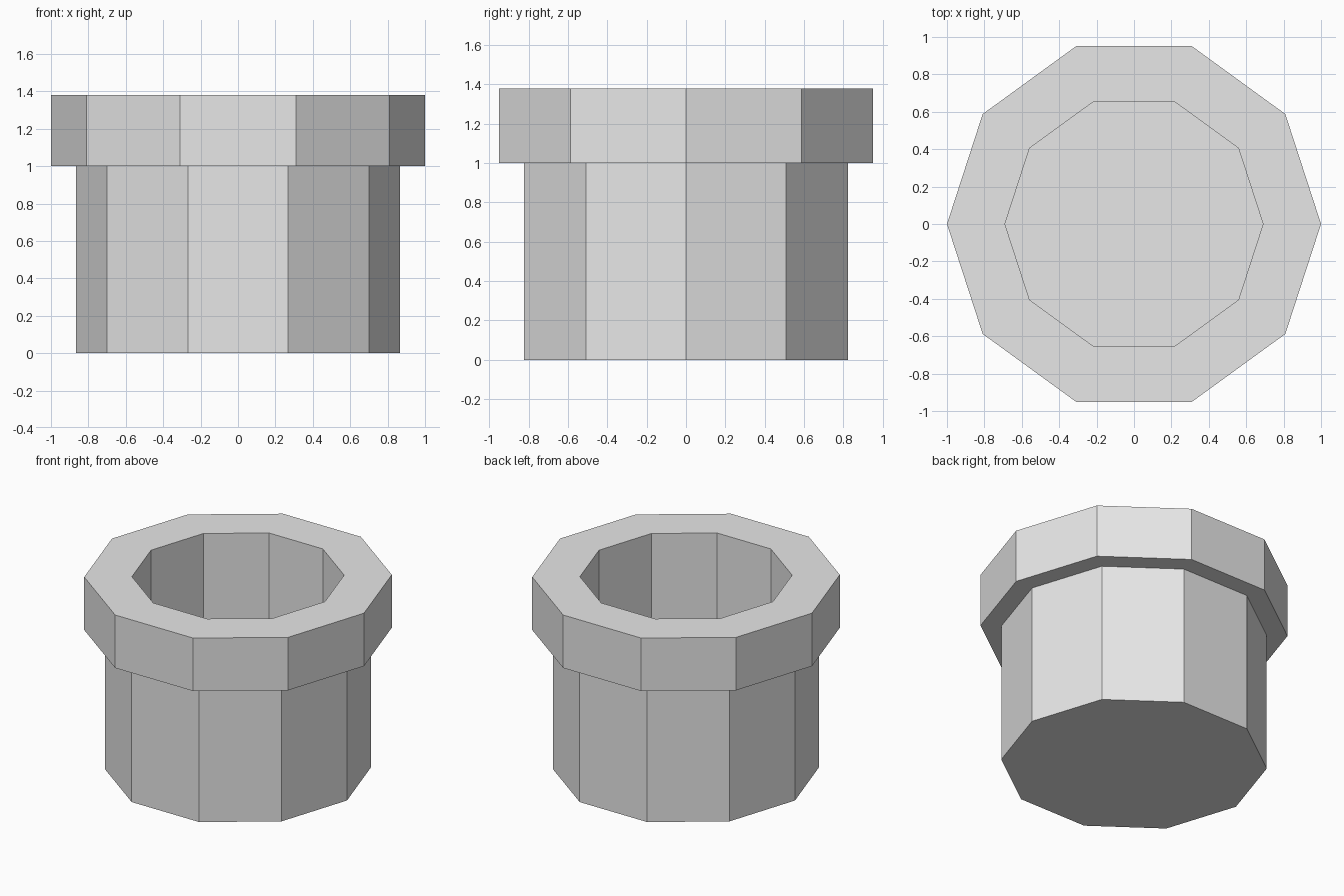
import bpy
import bmesh
from math import cos, sin, tau

cube = bpy.data.objects.get("Cube")
if cube:
    bpy.data.objects.remove(cube, do_unlink=True)

SIDES = 10

# Single plain grey
grey = bpy.data.materials.new("light_grey")
grey.use_nodes = True
color = (0.8, 0.8, 0.8, 1.0)
grey.diffuse_color = color
grey.node_tree.nodes["Principled BSDF"].inputs["Base Color"].default_value = color

# Radius and height from the base, up the outside, over the rim, down to the floor
profile = [(0.865, 0), (0.865, 1.0), (1.0, 1.0), (1.0, 1.38), (0.69, 1.38), (0.69, 0.1)]

bm = bmesh.new()
rings = [[bm.verts.new((r * cos(tau * i / SIDES), r * sin(tau * i / SIDES), z))
          for i in range(SIDES)] for r, z in profile]
for low, high in zip(rings, rings[1:]):
    for i in range(SIDES):
        j = (i + 1) % SIDES
        bm.faces.new((low[i], low[j], high[j], high[i]))

# Closed underside and inner floor
bm.faces.new(rings[0][::-1])
bm.faces.new(rings[-1])
bmesh.ops.recalc_face_normals(bm, faces=bm.faces)

mesh = bpy.data.meshes.new("flanged_pipe")
bm.to_mesh(mesh)
bm.free()
mesh.materials.append(grey)
pipe = bpy.data.objects.new("flanged_pipe", mesh)
bpy.context.collection.objects.link(pipe)
